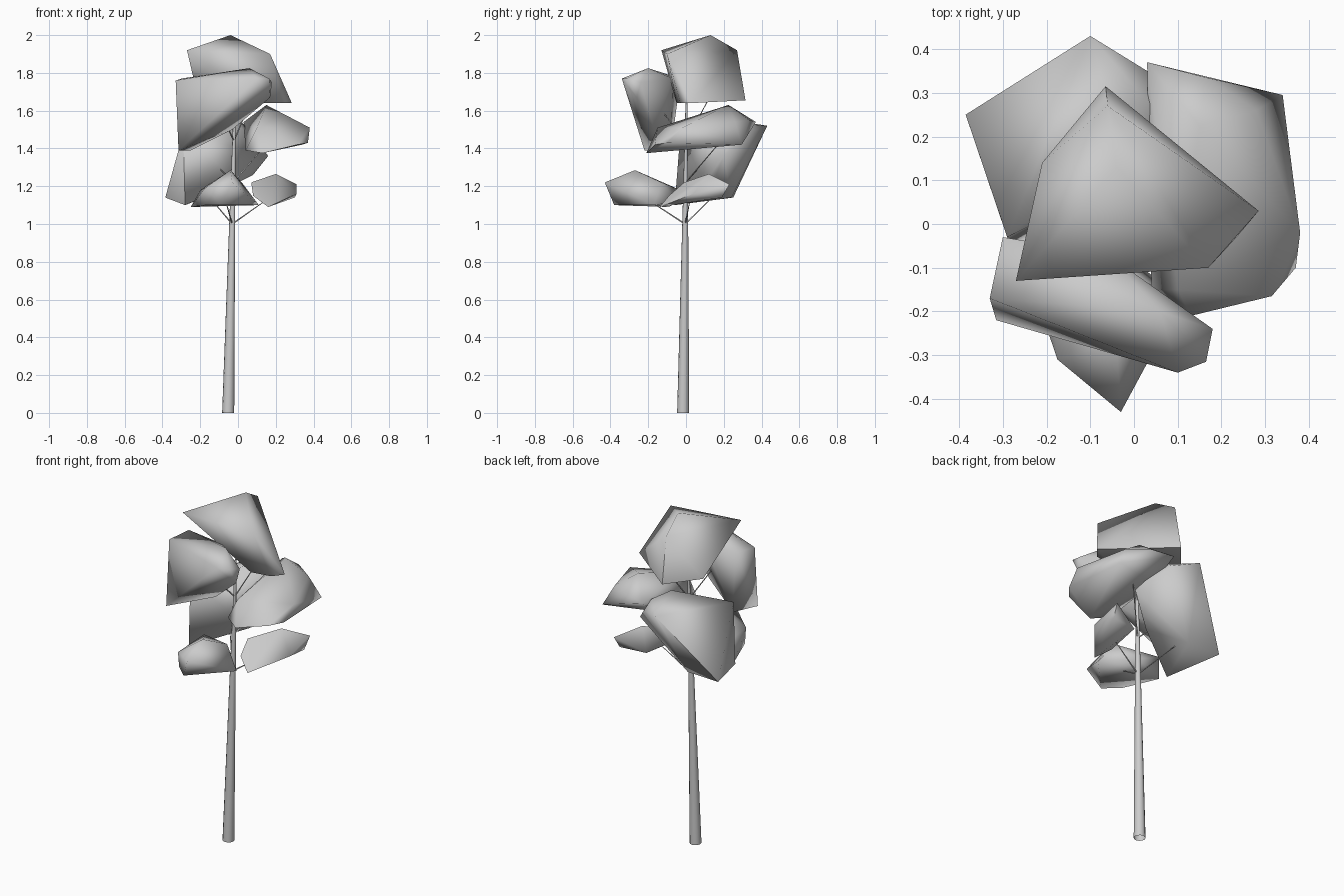
import bpy
import bmesh
import math
from mathutils import Vector

default_cube = bpy.data.objects.get("Cube")
if default_cube:
    bpy.data.objects.remove(default_cube, do_unlink=True)

# One flat grey covers wood and foliage
grey = bpy.data.materials.new("plain grey")
grey.use_nodes = True
grey_linear = (0.6, 0.6, 0.6, 1)
grey.diffuse_color = grey_linear
grey.node_tree.nodes["Principled BSDF"].inputs["Base Color"].default_value = grey_linear


def finish(name, bm, sharp_angle):
    """Turn a bmesh into a shaded, coloured object."""
    bmesh.ops.recalc_face_normals(bm, faces=bm.faces)
    mesh = bpy.data.meshes.new(name)
    bm.to_mesh(mesh)
    bm.free()
    mesh.materials.append(grey)
    part = bpy.data.objects.new(name, mesh)
    bpy.context.collection.objects.link(part)
    bpy.ops.object.select_all(action="DESELECT")
    part.select_set(True)
    bpy.context.view_layer.objects.active = part
    bpy.ops.object.shade_smooth_by_angle(angle=math.radians(sharp_angle))


def limb(name, start, end, start_radius, end_radius, sides):
    """Tapered round limb between two points, open at the ends."""
    start, end = Vector(start), Vector(end)
    axis = end - start
    bm = bmesh.new()
    bmesh.ops.create_cone(bm, cap_ends=False, segments=sides, radius1=start_radius,
                          radius2=end_radius, depth=axis.length)
    turn = axis.to_track_quat("Z", "Y").to_matrix().to_4x4()
    bmesh.ops.transform(bm, matrix=turn, verts=bm.verts)
    bmesh.ops.translate(bm, vec=(start + end) / 2, verts=bm.verts)
    finish(name, bm, 60)


def foliage(name, corners):
    """Angular leaf clump: the convex hull of a few corners."""
    bm = bmesh.new()
    for corner in corners:
        bm.verts.new(corner)
    hull = bmesh.ops.convex_hull(bm, input=bm.verts)
    loose = [v for v in hull["geom_interior"] if isinstance(v, bmesh.types.BMVert)]
    bmesh.ops.delete(bm, geom=loose, context="VERTS")
    finish(name, bm, 88)


# Trunk, leaning slightly as it rises
foot = Vector((-.052, -.015, 0))
crown = Vector((-.017, .003, 1.66))
limb("trunk", foot, crown, .032, .005, 12)

# Branches: height on the trunk and the tip inside a clump
branches = {
    "front_low_branch": (1, (-.07, -.22, 1.14)),
    "left_low_branch": (1, (.14, .02, 1.12)),
    "back_low_branch": (1, (-.2, .2, 1.2)),
    "back_middle_branch": (1.22, (-.2, .16, 1.4)),
    "left_middle_branch": (1.22, (.2, .22, 1.48)),
    "front_high_branch": (1.44, (-.12, -.17, 1.65)),
    "crown_branch": (1.44, (.08, .13, 1.68)),
}
for branch_name, (height, tip) in branches.items():
    root = foot.lerp(crown, height / crown.z)
    limb(branch_name, root, tip, .004, .002, 6)

# Crown clump
foliage("top_foliage", [
    (-.27, -.13, 1.92), (-.04, .13, 2), (-.06, .27, 1.92), (.17, -.1, 1.9),
    (-.065, .315, 1.655), (-.21, .14, 1.66), (.285, .03, 1.64), (.235, -.03, 1.64),
    (.12, -.05, 1.64),
])

# High clump at the front
foliage("front_high_foliage", [
    (-.33, -.17, 1.76), (-.3, -.03, 1.77), (-.315, -.22, 1.39), (-.25, -.08, 1.39),
    (.06, -.2, 1.825), (.1, -.34, 1.77), (.165, -.315, 1.77), (.18, -.24, 1.75),
    (.17, -.26, 1.67), (-.03, -.17, 1.5), (-.06, -.07, 1.77),
])

# Broad middle clump on the left
foliage("left_middle_foliage", [
    (.03, .37, 1.54), (.165, .335, 1.55), (.34, .295, 1.42), (.28, .26, 1.54),
    (.15, .225, 1.63), (.38, -.02, 1.51), (.37, -.1, 1.43), (.315, -.165, 1.42),
    (.13, -.21, 1.375), (.04, -.15, 1.39), (.1, -.15, 1.51), (.05, .22, 1.43),
])

# Large tilted clump at the back
foliage("back_foliage", [
    (-.385, .25, 1.14), (-.1, .43, 1.52), (.03, .35, 1.49), (.03, .28, 1.53),
    (-.03, .18, 1.56), (-.29, -.03, 1.48), (-.28, -.06, 1.1), (.16, .2, 1.36),
    (.08, .16, 1.26), (0, .1, 1.22), (-.18, .24, 1.14),
])

# Low clump at the front
foliage("front_low_foliage", [
    (-.03, -.43, 1.22), (-.09, -.38, 1.1), (-.175, -.31, 1.19), (-.175, -.3, 1.1),
    (-.04, -.27, 1.285), (-.25, -.09, 1.09), (.11, -.17, 1.1), (.02, -.13, 1.22),
    (-.2, -.03, 1.18), (-.06, -.04, 1.12),
])

# Low clump on the left
foliage("left_low_foliage", [
    (.31, .23, 1.21), (.3, .19, 1.14), (.2, .12, 1.265), (.07, -.01, 1.22),
    (.08, -.09, 1.15), (.16, -.14, 1.09), (.31, .04, 1.16), (.14, .17, 1.14),
])
